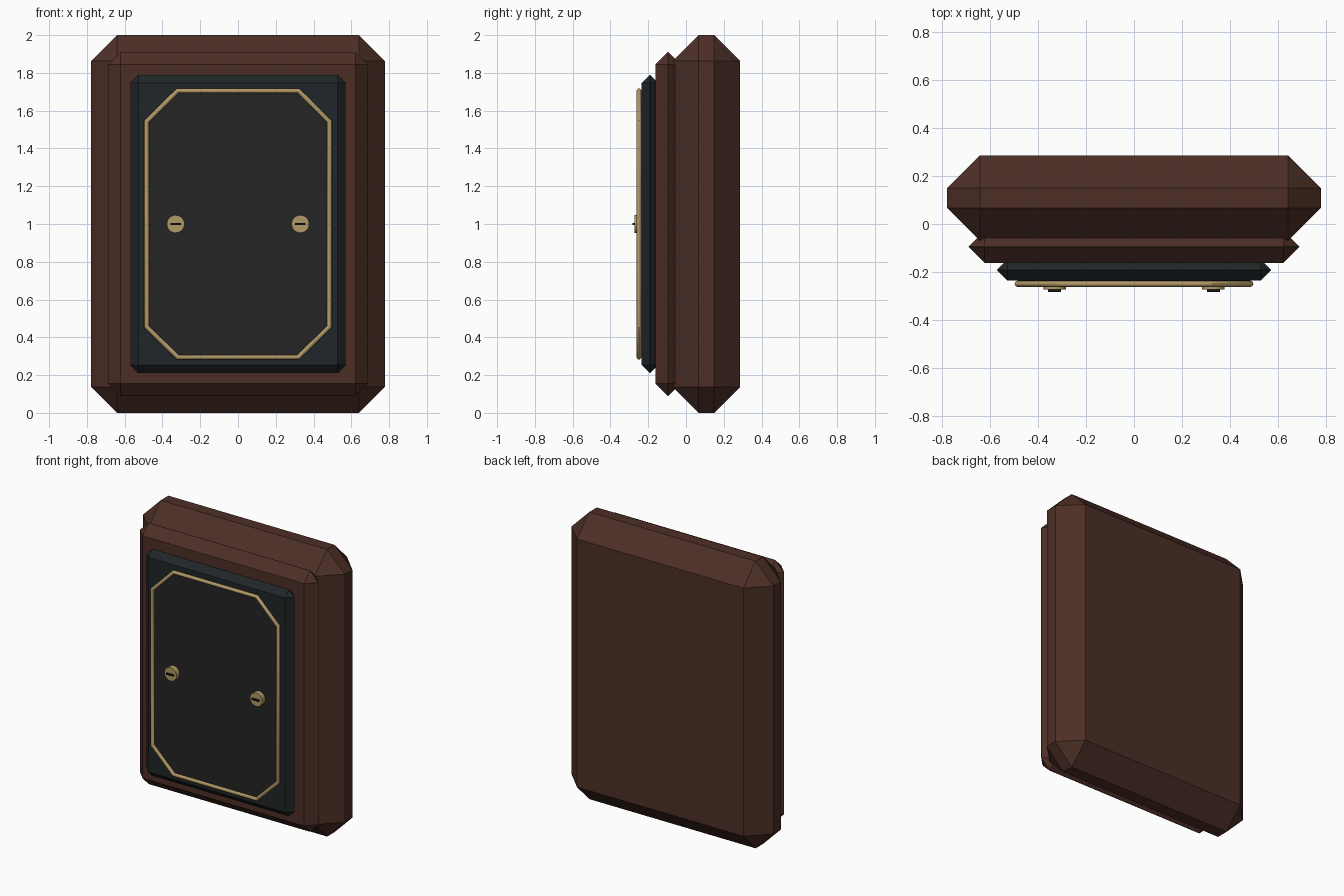
import bpy, bmesh, math
from mathutils import Matrix

cube = bpy.data.objects.get("Cube")
if cube:
    bpy.data.objects.remove(cube, do_unlink=True)


def material(name, rgb):
    m = bpy.data.materials.new(name)
    m.use_nodes = True
    m.diffuse_color = (*rgb, 1)
    bsdf = next(n for n in m.node_tree.nodes if n.type == 'BSDF_PRINCIPLED')
    bsdf.inputs["Base Color"].default_value = (*rgb, 1)
    return m


wood = material("dark wood", (0.073, 0.028, 0.019))
slate = material("blue black", (0.015, 0.019, 0.021))
charcoal = material("charcoal", (0.018, 0.018, 0.018))
brass = material("brass", (0.45, 0.32, 0.135))
black = material("slot black", (0.006, 0.006, 0.006))


def finish(name, bm, mat):
    mesh = bpy.data.meshes.new(name)
    bm.to_mesh(mesh)
    bm.free()
    mesh.materials.append(mat)
    obj = bpy.data.objects.new(name, mesh)
    bpy.context.collection.objects.link(obj)
    return obj


def block(name, half_x, half_z, front, back, mat, chamfer=0, x=0):
    """Box centred on z = 1, with all edges chamfered."""
    bm = bmesh.new()
    size = Matrix.Diagonal((2 * half_x, back - front, 2 * half_z, 1))
    place = Matrix.Translation((x, (front + back) / 2, 1))
    bmesh.ops.create_cube(bm, size=1, matrix=place @ size)
    if chamfer:
        bmesh.ops.bevel(bm, geom=bm.edges[:], offset=chamfer, segments=1,
                        affect='EDGES', profile=0.5)
    return finish(name, bm, mat)


# Stacked chamfered slabs
block("backboard", 0.777, 1.0, -0.07, 0.285, wood, 0.136)
block("raised_frame", 0.688, 0.91, -0.162, -0.028, wood, 0.066)
block("panel", 0.57, 0.79, -0.235, -0.148, slate, 0.043)

# Octagonal outline shared by the inlay and the trim
corner = [(0.32, 0.705), (0.484, 0.543)]
outline = (corner + [(x, -z) for x, z in reversed(corner)]
           + [(-x, -z) for x, z in corner]
           + [(-x, z) for x, z in reversed(corner)])

# Thin inlay plate
bm = bmesh.new()
face = bm.faces.new([bm.verts.new((x, -0.235, z + 1)) for x, z in outline])
ext = bmesh.ops.extrude_face_region(bm, geom=[face])
for v in [g for g in ext["geom"] if isinstance(g, bmesh.types.BMVert)]:
    v.co.y -= 0.002
bmesh.ops.recalc_face_normals(bm, faces=bm.faces[:])
finish("inlay", bm, charcoal)

# Round brass trim swept along the outline
bm = bmesh.new()
sides, radius, rings = 12, 0.0125, []
for i, (x, z) in enumerate(outline):
    (px, pz), (nx, nz) = outline[i - 1], outline[(i + 1) % len(outline)]
    a, b = math.atan2(z - pz, x - px), math.atan2(nz - z, nx - x)
    turn = (b - a + math.pi) % (2 * math.pi) - math.pi
    normal = a + turn / 2 + math.pi / 2
    reach = radius / math.cos(turn / 2)
    ring = []
    for k in range(sides):
        t = 2 * math.pi * k / sides
        r = reach * math.cos(t)
        ring.append(bm.verts.new((x + r * math.cos(normal),
                                  -0.249 + radius * math.sin(t),
                                  1 + z + r * math.sin(normal))))
    rings.append(ring)
for i, ring in enumerate(rings):
    prev = rings[i - 1]
    for k in range(sides):
        bm.faces.new((prev[k - 1], prev[k], ring[k], ring[k - 1]))
bmesh.ops.recalc_face_normals(bm, faces=bm.faces[:])
trim = finish("trim", bm, brass)
smooth = [trim]

# Slotted screws
for side, x in (("left", 0.33), ("right", -0.33)):
    bm = bmesh.new()
    bmesh.ops.create_cone(
        bm, cap_ends=True, segments=24, radius1=0.047, radius2=0.047, depth=0.038,
        matrix=Matrix.Translation((x, -0.254, 1)) @ Matrix.Rotation(math.pi / 2, 4, 'X'))
    smooth.append(finish(side + "_screw", bm, brass))
    block(side + "_screw_slot", 0.027, 0.006, -0.283, -0.265, black, x=x)

bpy.ops.object.select_all(action='DESELECT')
for obj in smooth:
    obj.select_set(True)
bpy.context.view_layer.objects.active = trim
bpy.ops.object.shade_smooth_by_angle(angle=math.radians(35))
